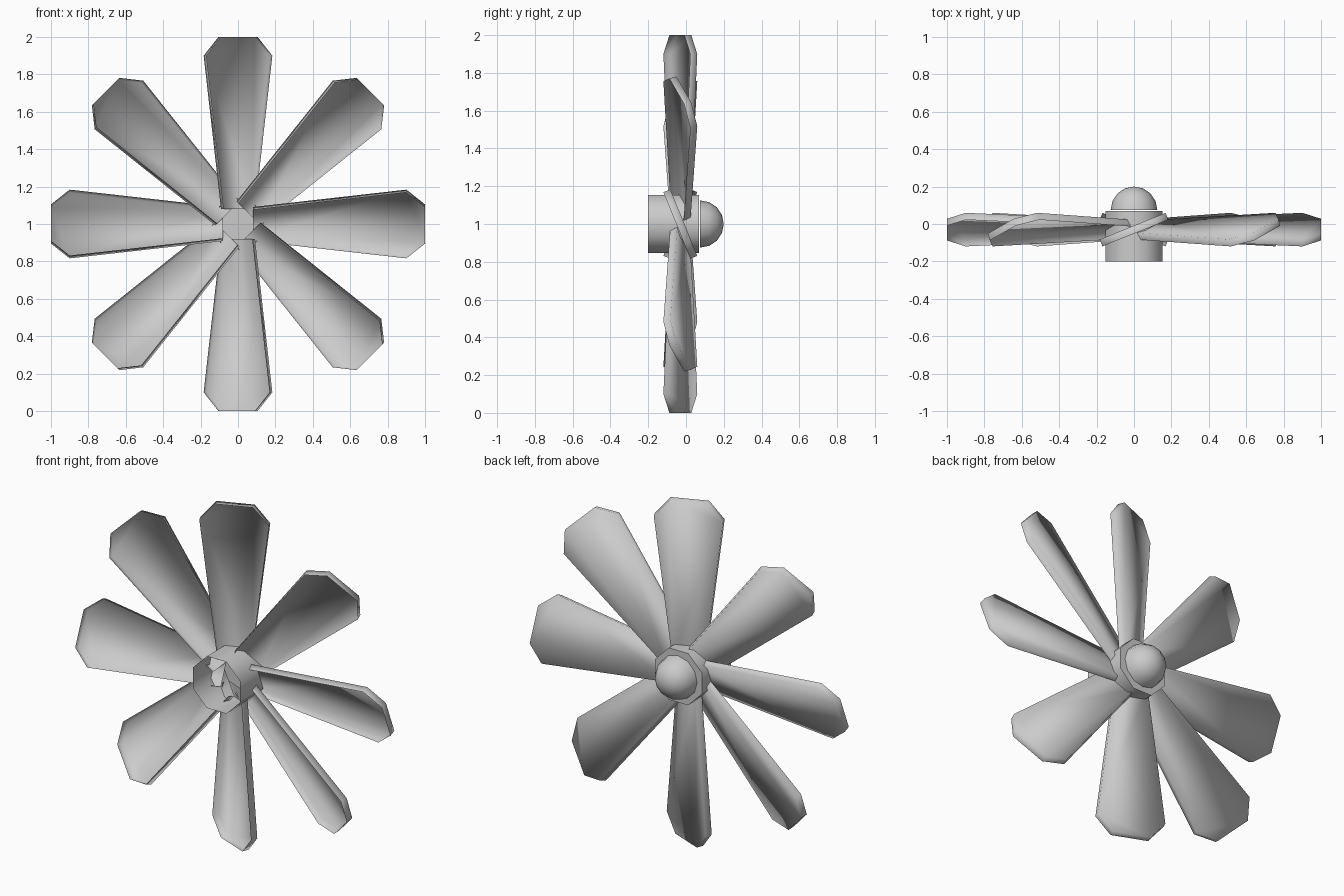
import bpy, bmesh, math
from mathutils import Matrix, Vector

if "Cube" in bpy.data.objects:
    bpy.data.objects.remove(bpy.data.objects["Cube"])

CENTRE = Vector((0, 0, 1))
PITCH = math.radians(22)


def make_object(name, bm, smooth_angle=None):
    mesh = bpy.data.meshes.new(name)
    for f in bm.faces:
        f.smooth = True
    bm.to_mesh(mesh)
    bm.free()
    ob = bpy.data.objects.new(name, mesh)
    bpy.context.collection.objects.link(ob)
    if smooth_angle:
        bpy.ops.object.select_all(action='DESELECT')
        bpy.context.view_layer.objects.active = ob
        ob.select_set(True)
        bpy.ops.object.shade_smooth_by_angle(angle=math.radians(smooth_angle))
    return ob


def lathe(name, profile, sides, offset, angle):
    """Spin (radius, y) points about the fan axis; radius 0 closes to a point."""
    bm = bmesh.new()
    rings = []
    for r, y in profile:
        if r == 0:
            rings.append([bm.verts.new(CENTRE + Vector((0, y, 0)))] * sides)
            continue
        rings.append([bm.verts.new(CENTRE + Vector((
            r * math.cos((i + offset) * math.tau / sides), y,
            r * math.sin((i + offset) * math.tau / sides)))) for i in range(sides)])
    for a, b in zip(rings, rings[1:]):
        for i in range(sides):
            j = (i + 1) % sides
            loop = list(dict.fromkeys((a[i], b[i], b[j], a[j])))
            bm.faces.new(loop)
    bmesh.ops.recalc_face_normals(bm, faces=bm.faces)
    return make_object(name, bm, angle)


# Open-fronted octagonal hub with a flat back
lathe("hub", [(0.165, -0.2), (0.165, 0.07), (0, 0.07)], 8, 0.5, 50)

# Domed cap on the back of the hub
cap = [(0.125 * math.cos(math.radians(a)), 0.075 + 0.125 * math.sin(math.radians(a)))
       for a in (0, 22.5, 45, 67.5)]
lathe("hub_cap", cap + [(0, 0.2)], 12, 0, 50)

# Blades: shallow trays, open towards the front, pitched about their length
OUTLINE = [(0.08, -0.09), (0.9, -0.19), (1.0, -0.105),
           (1.0, 0.105), (0.9, 0.19), (0.08, 0.09)]
DEPTH = 0.04
for k in range(8):
    bm = bmesh.new()
    place = (Matrix.Translation(CENTRE + Vector((0, -0.03, 0)))
             @ Matrix.Rotation(-k * math.tau / 8, 4, 'Y')
             @ Matrix.Rotation(PITCH, 4, 'X'))
    back = [bm.verts.new(place @ Vector((r, DEPTH / 2, w))) for r, w in OUTLINE]
    rim = [bm.verts.new(place @ Vector((r, -DEPTH / 2, w))) for r, w in OUTLINE]
    bm.faces.new(back[::-1])
    for i in range(len(OUTLINE) - 1):
        bm.faces.new((back[i], back[i + 1], rim[i + 1], rim[i]))
    bmesh.ops.recalc_face_normals(bm, faces=bm.faces)
    make_object(f"blade_{k + 1}", bm)
